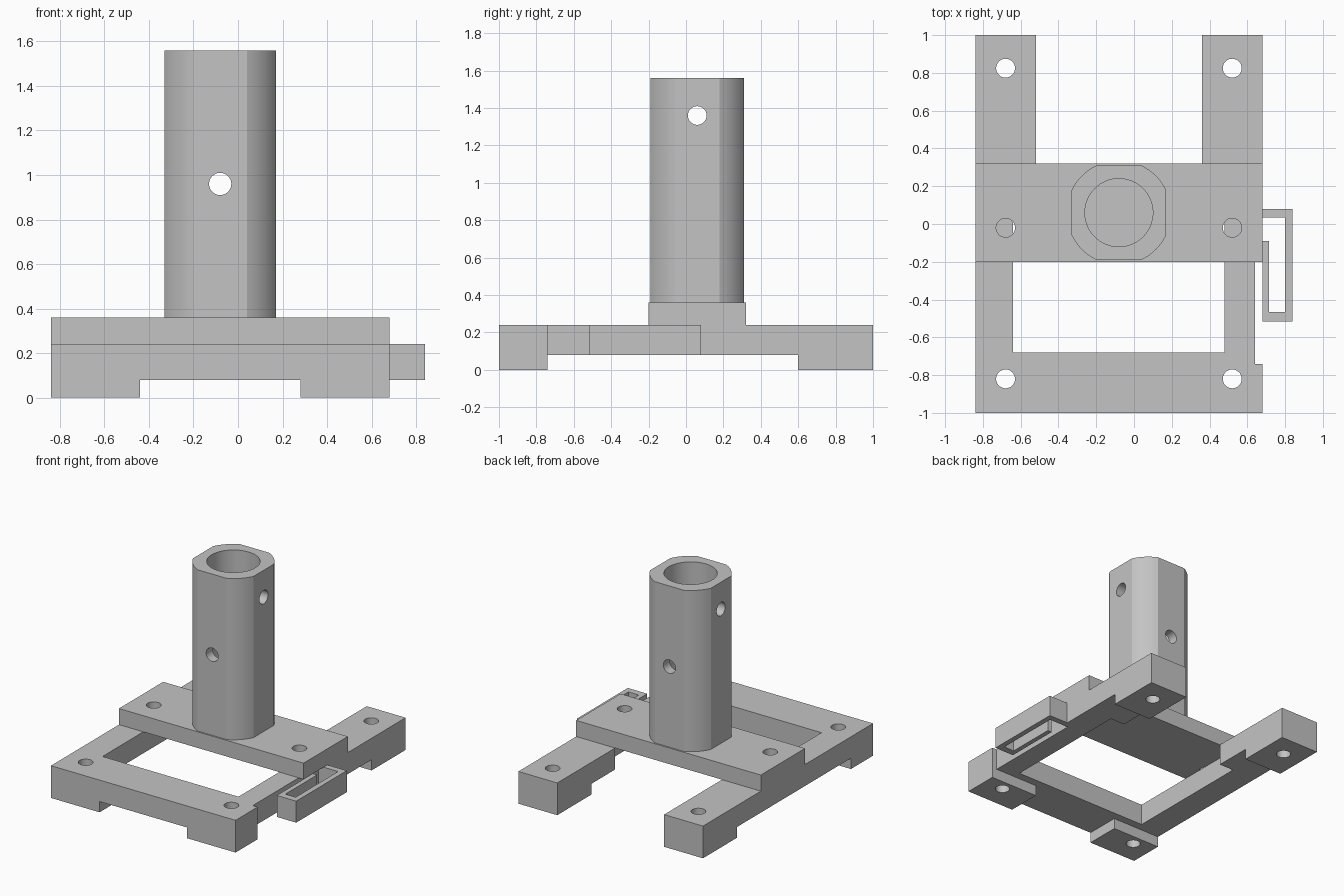
import bpy, bmesh, math
from mathutils import Matrix, Vector

cube = bpy.data.objects.get("Cube")
if cube:
    bpy.data.objects.remove(cube, do_unlink=True)

grey = bpy.data.materials.new("plain grey")
grey.use_nodes = True
GREY = (0.55, 0.55, 0.55, 1)
grey.diffuse_color = GREY
grey.node_tree.nodes["Principled BSDF"].inputs["Base Color"].default_value = GREY

MID_X = -0.08          # symmetry line of the frame
TUBE_Y = 0.06


def prism(name, outline, z0, z1):
    """Extrude a flat outline from z0 up to z1."""
    bm = bmesh.new()
    face = bm.faces.new([bm.verts.new((x, y, z0)) for x, y in outline])
    top = bmesh.ops.extrude_face_region(bm, geom=[face])["geom"]
    verts = [v for v in top if isinstance(v, bmesh.types.BMVert)]
    bmesh.ops.translate(bm, verts=verts, vec=(0, 0, z1 - z0))
    bmesh.ops.recalc_face_normals(bm, faces=bm.faces)
    return finish(name, bm)


def finish(name, bm):
    mesh = bpy.data.meshes.new(name)
    bm.to_mesh(mesh)
    bm.free()
    mesh.materials.append(grey)
    ob = bpy.data.objects.new(name, mesh)
    bpy.context.collection.objects.link(ob)
    return ob


def box(name, x0, x1, y0, y1, z0, z1):
    return prism(name, [(x0, y0), (x1, y0), (x1, y1), (x0, y1)], z0, z1)


def rod(center, axis, radius, length, segments=32):
    bm = bmesh.new()
    turn = Vector((0, 0, 1)).rotation_difference(Vector(axis)).to_matrix().to_4x4()
    bmesh.ops.create_cone(bm, cap_ends=True, segments=segments, radius1=radius,
                          radius2=radius, depth=length,
                          matrix=Matrix.Translation(center) @ turn)
    return finish("cutter", bm)


def combine(target, other, operation):
    """Apply a boolean and remove the helper."""
    other.hide_render = True
    mod = target.modifiers.new("bool", "BOOLEAN")
    mod.operation, mod.solver, mod.object = operation, "EXACT", other
    bpy.context.view_layer.objects.active = target
    bpy.ops.object.modifier_apply(modifier=mod.name)
    bpy.data.objects.remove(other, do_unlink=True)


def smooth(ob):
    bpy.ops.object.select_all(action="DESELECT")
    ob.select_set(True)
    bpy.context.view_layer.objects.active = ob
    bpy.ops.object.shade_smooth_by_angle(angle=math.radians(20))


# U-shaped frame with a relief notch on the clip side
frame = prism("base_frame", [
    (-0.84, -1), (0.68, -1), (0.68, -0.74), (0.64, -0.74), (0.64, 0.035),
    (0.68, 0.035), (0.68, 1), (0.36, 1), (0.36, 0.32), (0.48, 0.32),
    (0.48, -0.68), (-0.64, -0.68), (-0.64, 0.32), (-0.52, 0.32),
    (-0.52, 1), (-0.84, 1)], 0.08, 0.24)

# Feet under the four corners
for y0, y1, width in ((-1, -0.74, 0.4), (0.6, 1, 0.32)):
    for x0 in (-0.84, 0.68 - width):
        combine(frame, box("foot", x0, x0 + width, y0, y1, 0, 0.08), "UNION")

# Cross plate over the rails
bridge = box("bridge_plate", -0.84, 0.68, -0.2, 0.32, 0.24, 0.36)

# Screw holes
for side in (-1, 1):
    x = MID_X + side * 0.6
    for y in (-0.82, 0.825):
        combine(frame, rod((x, y, 0.1), (0, 0, 1), 0.05, 1), "DIFFERENCE")
    combine(bridge, rod((x, -0.02, 0.3), (0, 0, 1), 0.05, 0.4), "DIFFERENCE")

# Upright tube: round section with four flats
outline = []
for quarter in range(4):
    for step in range(9):
        a = math.radians(90 * quarter + 25.6 + 38.8 * step / 8)
        outline.append((MID_X + 0.277 * math.cos(a), TUBE_Y + 0.277 * math.sin(a)))
tube = prism("upright_tube", outline, 0.36, 1.56)
combine(tube, rod((MID_X, TUBE_Y, 1.37), (0, 0, 1), 0.18, 2, 64), "DIFFERENCE")
combine(tube, rod((MID_X, TUBE_Y, 0.96), (0, 1, 0), 0.05, 1), "DIFFERENCE")
combine(tube, rod((MID_X, TUBE_Y, 1.36), (1, 0, 0), 0.05, 1), "DIFFERENCE")

# Side clip: a hooked strip
prism("side_clip", [
    (0.68, 0.08), (0.68, 0.035), (0.80, 0.035), (0.80, -0.465),
    (0.715, -0.465), (0.715, -0.09), (0.68, -0.09), (0.68, -0.515),
    (0.84, -0.515), (0.84, 0.08)], 0.08, 0.24)

for ob in (frame, bridge, tube):
    smooth(ob)
